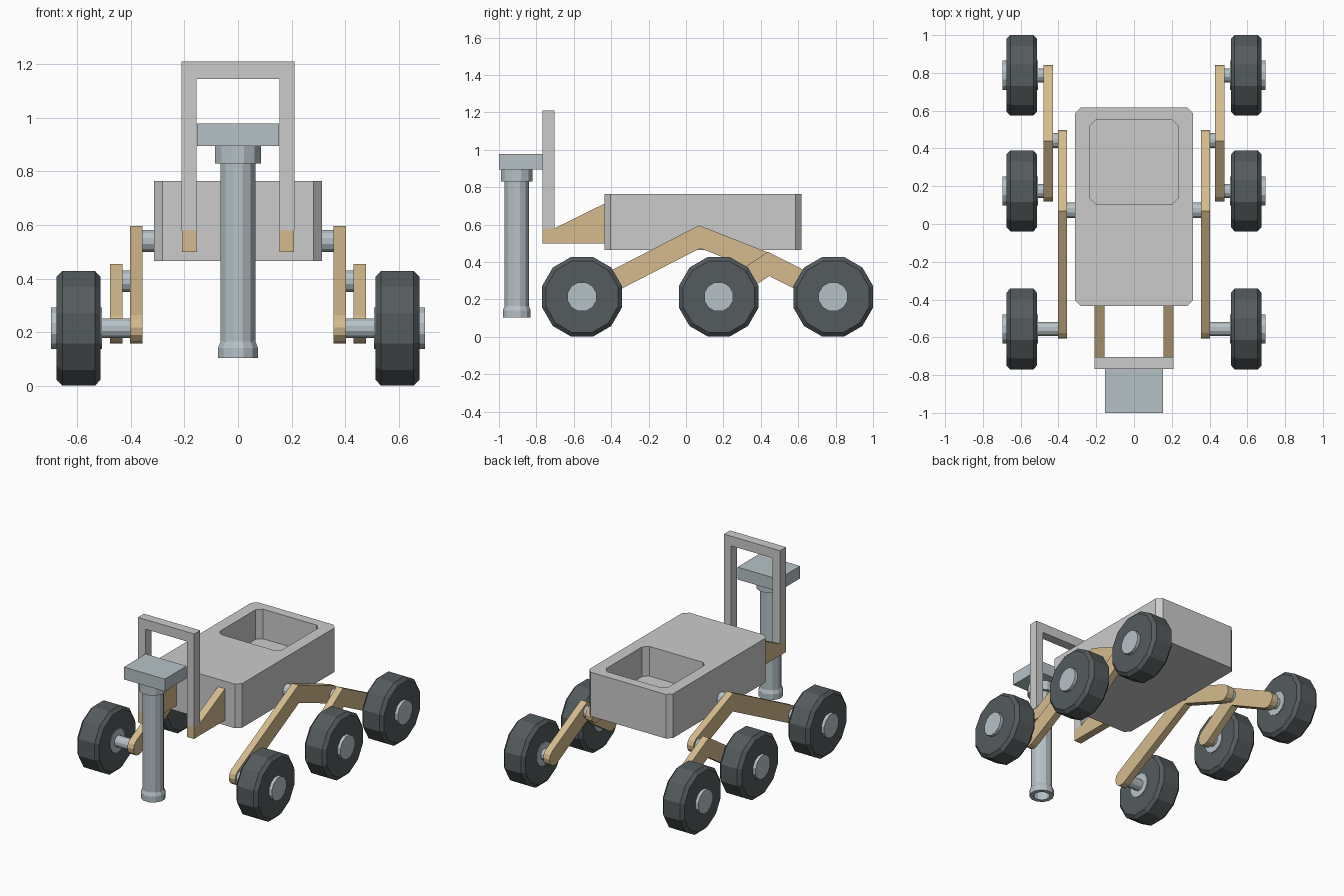
import bpy, bmesh, math
from mathutils import Vector

if "Cube" in bpy.data.objects:
    bpy.data.objects.remove(bpy.data.objects["Cube"])


def material(name, rgb):
    m = bpy.data.materials.new(name)
    m.diffuse_color = (*rgb, 1)
    m.use_nodes = True
    m.node_tree.nodes["Principled BSDF"].inputs["Base Color"].default_value = m.diffuse_color
    return m


TAN = material("tan_paint", (0.66, 0.50, 0.27))
DARK = material("dark_rubber", (0.09, 0.105, 0.11))
METAL = material("blue_grey_metal", (0.47, 0.54, 0.57))


def loft(name, loops, mat=None):
    """Skin a row of equal-length vertex loops and cap both ends."""
    bm = bmesh.new()
    rings = [[bm.verts.new(p) for p in loop] for loop in loops]
    n = len(rings[0])
    for a, b in zip(rings, rings[1:]):
        for i in range(n):
            j = (i + 1) % n
            bm.faces.new((a[i], a[j], b[j], b[i]))
    bm.faces.new(rings[0][::-1])
    bm.faces.new(rings[-1])
    bmesh.ops.recalc_face_normals(bm, faces=bm.faces)
    me = bpy.data.meshes.new(name)
    bm.to_mesh(me)
    bm.free()
    ob = bpy.data.objects.new(name, me)
    bpy.context.collection.objects.link(ob)
    if mat:
        me.materials.append(mat)
    return ob


def lathe(name, axis, centre, profile, mat, n=12):
    """Turn (position, radius) pairs about the x or z axis."""
    loops = []
    for t, r in profile:
        ring = []
        for i in range(n):
            a = 2 * math.pi * (i + 0.5) / n
            c, s = r * math.cos(a), r * math.sin(a)
            ring.append((t, centre[0] + c, centre[1] + s) if axis == 'X'
                        else (centre[0] + c, centre[1] + s, t))
        loops.append(ring)
    return loft(name, loops, mat)


def rod(name, x0, x1, y, z, r, mat=METAL):
    return lathe(name, 'X', (y, z), [(x0, r), (x1, r)], mat)


def plate(name, x0, x1, yz, mat):
    return loft(name, [[(x, y, z) for y, z in yz] for x in (x0, x1)], mat)


def bent_bar(a, b, c, r):
    """Outline of a bent bar with round ends and a mitred elbow."""
    a, b, c = Vector(a), Vector(b), Vector(c)
    d1, d2 = (b - a).normalized(), (c - b).normalized()
    n1, n2 = Vector((-d1.y, d1.x)), Vector((-d2.y, d2.x))
    mitre = (n1 + n2).normalized()
    mitre *= r / mitre.dot(n1)
    pts = [b + mitre]
    for p, nrm, d in ((c, n2, d2), (a, -n1, -d1)):
        for k in range(7):
            t = math.pi * k / 6
            pts.append(p + r * (nrm * math.cos(t) + d * math.sin(t)))
        if p is c:
            pts.append(b - mitre)
    return pts


def octagon(hx, y0, y1, c, z):
    return [(-hx + c, y0, z), (hx - c, y0, z), (hx, y0 + c, z), (hx, y1 - c, z),
            (hx - c, y1, z), (-hx + c, y1, z), (-hx, y1 - c, z), (-hx, y0 + c, z)]


# Body tub with the rear cargo recess
loft("body", [octagon(0.313, -0.435, 0.617, 0.032, 0.465),
              octagon(0.313, -0.435, 0.617, 0.032, 0.763),
              octagon(0.233, 0.105, 0.553, 0.032, 0.763),
              octagon(0.233, 0.105, 0.553, 0.032, 0.563)])

# Front hoop frame
hoop = [(-0.21, 0.58), (-0.155, 0.58), (-0.155, 1.145), (0.155, 1.145),
        (0.155, 0.58), (0.21, 0.58), (0.21, 1.21), (-0.21, 1.21)]
loft("hoop_frame", [[(x, y, z) for x, z in hoop] for y in (-0.768, -0.704)])

# Drill: mounting block, collar and hollow flared tube
loft("drill_block", [[(-0.153, -1, z), (0.153, -1, z), (0.153, -0.767, z),
                      (-0.153, -0.767, z)] for z in (0.895, 0.978)], METAL)
lathe("drill_collar", 'Z', (0, -0.905), [(0.83, 0.088), (0.897, 0.088)], METAL)
lathe("drill_tube", 'Z', (0, -0.905),
      [(0.832, 0.067), (0.165, 0.067), (0.142, 0.077), (0.103, 0.077),
       (0.103, 0.05), (0.2, 0.05)], METAL)

# Suspension on each side
WZ = 0.2145
FRONT, MIDDLE, REAR = -0.556, 0.175, 0.787
PIVOT, BOGIE = (0.073, 0.54), (0.442, 0.39)
for side, s in (("right", 1), ("left", -1)):
    bracket = [(-0.768, 0.5), (-0.43, 0.5), (-0.43, 0.715), (-0.704, 0.58), (-0.768, 0.58)]
    plate(side + "_front_bracket", s * 0.155, s * 0.208, bracket, TAN)
    plate(side + "_rocker_arm", s * 0.356, s * 0.403,
          bent_bar((FRONT + 0.005, WZ), (PIVOT[0], 0.535), BOGIE, 0.056), TAN)
    plate(side + "_bogie_arm", s * 0.43, s * 0.478,
          bent_bar((MIDDLE, WZ), BOGIE, (REAR, WZ), 0.056), TAN)
    rod(side + "_rocker_pivot", s * 0.30, s * 0.37, *PIVOT, 0.042)
    rod(side + "_bogie_pivot", s * 0.39, s * 0.44, *BOGIE, 0.041)

    # Wheels with hub and axle
    R = 0.2135 / math.cos(math.pi / 12)
    for end, y, inner in (("front", FRONT, 0.385), ("middle", MIDDLE, 0.45), ("rear", REAR, 0.45)):
        tag = f"{side}_{end}_"
        lathe(tag + "tyre", 'X', (y, WZ),
              [(s * 0.513, R - 0.022), (s * 0.533, R), (s * 0.655, R), (s * 0.676, R - 0.022)], DARK)
        rod(tag + "hub", s * 0.508, s * 0.697, y, WZ, 0.08)
        rod(tag + "axle", s * inner, s * 0.52, y, WZ, 0.038)
